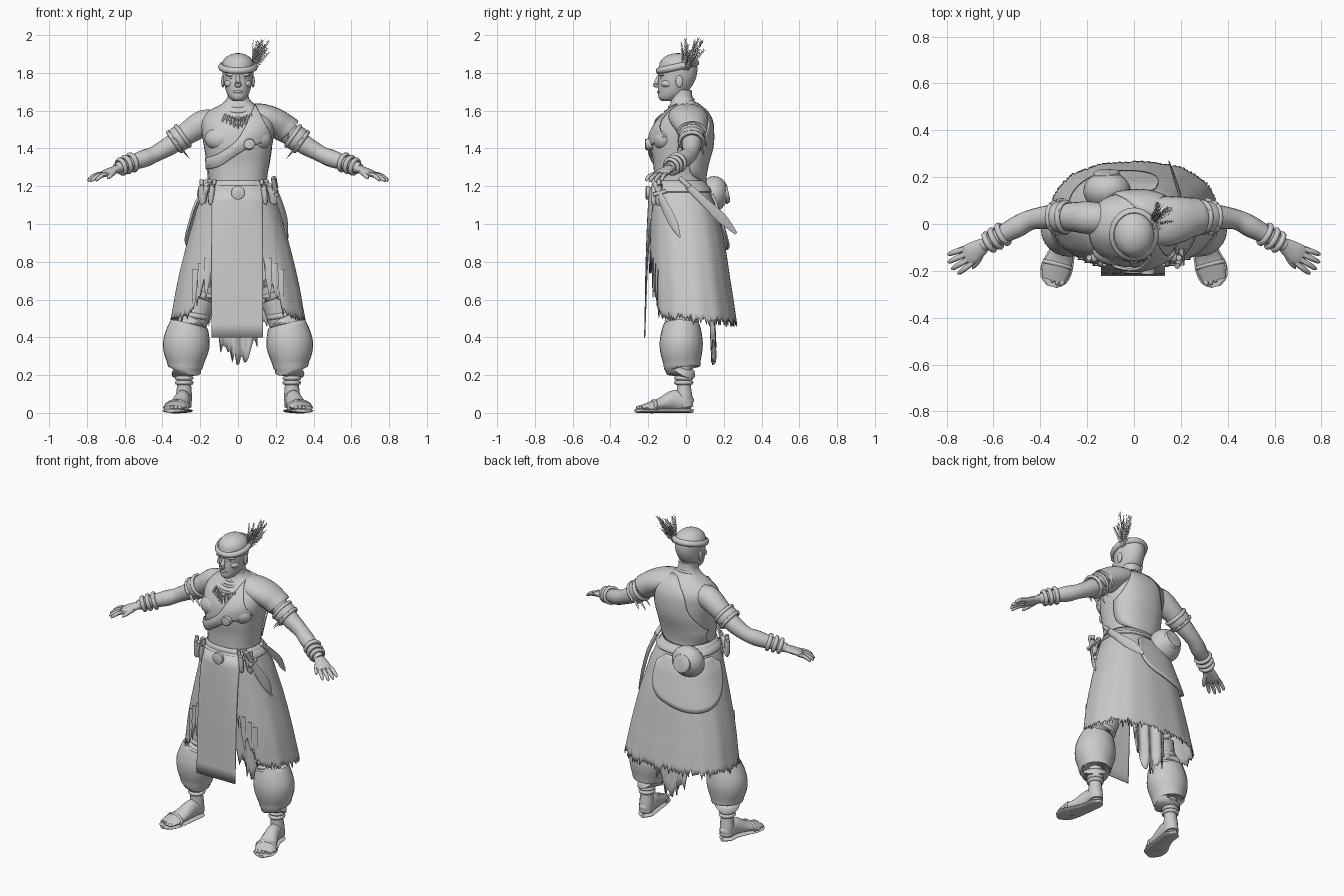
import bpy, bmesh, math, random
from mathutils import Vector, Matrix
random.seed(4)
GREY = bpy.data.materials.new("neutral_grey")
GREY.diffuse_color = (0.6, 0.6, 0.6, 1)


def finish(name, bm, mirror=False, thick=0, angle=45):
    bmesh.ops.recalc_face_normals(bm, faces=bm.faces)
    me = bpy.data.meshes.new(name)
    bm.to_mesh(me)
    bm.free()
    me.shade_smooth()
    me.set_sharp_from_angle(angle=math.radians(angle))
    me.materials.append(GREY)
    ob = bpy.data.objects.new(name, me)
    bpy.context.collection.objects.link(ob)
    if thick:
        ob.modifiers.new("thickness", 'SOLIDIFY').thickness = thick
    if mirror:
        ob.modifiers.new("mirror", 'MIRROR').use_mirror_merge = False
    return ob


def grid(name, f, nu, nv, wu=False, wv=False, caps=False, **kw):
    """Quad grid of f(u, v), u and v in 0..1, optionally wrapped."""
    bm = bmesh.new()
    P = [[bm.verts.new(f(i / (nu if wu else nu - 1), j / (nv if wv else nv - 1)))
          for j in range(nv)] for i in range(nu)]
    for i in range(nu if wu else nu - 1):
        for j in range(nv if wv else nv - 1):
            k, l = (i + 1) % nu, (j + 1) % nv
            bm.faces.new((P[i][j], P[k][j], P[k][l], P[i][l]))
    if caps:
        bm.faces.new(P[0])
        bm.faces.new(P[-1])
    return finish(name, bm, **kw)


def spline(pts, t):
    """Catmull-Rom point on a list of tuples, t in 0..1."""
    s = min(t, 0.99999) * (len(pts) - 1)
    i = int(s)
    s -= i
    q = [pts[max(0, min(len(pts) - 1, k))] for k in (i - 1, i, i + 1, i + 2)]
    return [0.5 * (2 * b + (c - a) * s + (2 * a - 5 * b + 4 * c - d) * s * s
                   + (3 * b - a - 3 * c + d) * s ** 3) for a, b, c, d in zip(*q)]


def tube(name, pts, n=14, sub=4, **kw):
    """Tapered tube through (x, y, z, half width, half height)."""
    pts = [p if len(p) == 5 else p + (p[3],) for p in pts]

    def f(u, v):
        p = spline(pts, u)
        t = (Vector(spline(pts, min(1, u + .02))[:3]) - Vector(spline(pts, max(0, u - .02))[:3])).normalized()
        s = t.cross(Vector((0, 0, 1)) if abs(t.z) < .95 else Vector((0, 1, 0))).normalized()
        w = v * math.tau
        return Vector(p[:3]) + s * p[3] * math.cos(w) + s.cross(t) * p[4] * math.sin(w)
    return grid(name, f, (len(pts) - 1) * sub + 1, n, wv=True, caps=True, **kw)


def ball(name, c, r, rot=0, **kw):
    bm = bmesh.new()
    bmesh.ops.create_uvsphere(bm, u_segments=20, v_segments=12, radius=1, matrix=Matrix.Translation(c)
                              @ Matrix.Rotation(rot, 4, 'X') @ Matrix.Diagonal((*r, 1)))
    return finish(name, bm, **kw)


def ring(name, c, axis, ra, rb, r, **kw):
    M = Vector(axis).to_track_quat('Z', 'Y').to_matrix()

    def f(u, v):
        a, b = u * math.tau, v * math.tau
        k = r * math.cos(b)
        return Vector(c) + M @ Vector(((ra + k) * math.cos(a), (rb + k) * math.sin(a), r * math.sin(b)))
    return grid(name, f, 28, 8, True, True, **kw)


# Horizontal section tables: z, half width, front y, back y
TORSO = [(1.12, .185, -.17, .14), (1.22, .155, -.17, .10), (1.31, .165, -.172, .105), (1.41, .18, -.185, .13),
         (1.49, .192, -.176, .135), (1.55, .19, -.145, .13), (1.6, .155, -.105, .105), (1.63, .095, -.085, .07),
         (1.66, .06, -.08, .038), (1.71, .056, -.085, .03)]
SKIRT = [(.44, .365, -.19, .272), (.55, .345, -.192, .258), (.7, .318, -.195, .235), (.9, .27, -.192, .205),
         (1.08, .22, -.188, .165), (1.17, .186, -.183, .13), (1.23, .16, -.174, .105)]
HEAD = [(1.652, .025, -.13, -.06), (1.665, .043, -.145, -.03), (1.69, .058, -.147, .0), (1.73, .071, -.148, .032),
        (1.77, .079, -.146, .052), (1.81, .083, -.148, .06), (1.85, .082, -.138, .056), (1.88, .066, -.11, .035),
        (1.895, .042, -.083, .008), (1.903, .01, -.05, -.03)]


def section(tab, z):
    z = max(tab[0][0], min(tab[-1][0], z))
    i = max(k for k in range(len(tab) - 1) if tab[k][0] <= z)
    t = (z - tab[i][0]) / (tab[i + 1][0] - tab[i][0])
    return spline(tab, (i + t) / (len(tab) - 1))[1:]


def on(tab, a, z, off=0, p=.85):
    rx, yf, yb = section(tab, z)
    c, s = math.cos(a), math.sin(a)
    return Vector(((rx + off) * math.copysign(abs(c) ** p, c),
                   (yf + yb) / 2 + ((yb - yf) / 2 + off) * math.copysign(abs(s) ** p, s), z))


def drape(tab, x, z, off, front=True):
    rx, yf, yb = section(tab, z)
    c = min(1, abs(x / (rx + off))) ** (1 / .85)
    return Vector((x, (yf + yb) / 2 + (-1 if front else 1) * ((yb - yf) / 2 + off) * (1 - c * c) ** .425, z))


def body(name, tab, nu, p=.85):
    return grid(name, lambda u, v: on(tab, v * math.tau, tab[0][0] + u * (tab[-1][0] - tab[0][0]), 0, p),
                nu, 40, wv=True, caps=True)


def patch(name, tab, low, high, off, front):
    def f(u, v):
        a, b = spline(low, u), spline(high, u)
        return drape(tab, a[0] + (b[0] - a[0]) * v, a[1] + (b[1] - a[1]) * v, off + .008 * math.sin(v * math.pi), front)
    return grid(name, f, 30, 14, thick=.01)


def band(name, tab, z, h, off, r=.012):
    return grid(name, lambda u, v: on(tab, u * math.tau, z + h * math.sin(v * math.tau),
                                      off + r * math.cos(v * math.tau)), 56, 8, True, True)


# Torso, neck and head
body("torso", TORSO, 34)
body("head", HEAD, 26, 1)
ball("chest_muscle", (.085, -.118, 1.45), (.092, .06, .065), mirror=True)
tube("nose", [(0, -.143, 1.785, .009), (0, -.155, 1.755, .012), (0, -.163, 1.737, .018, .013), (0, -.146, 1.728, .012, .006)])
ball("brow", (.032, -.127, 1.79), (.034, .016, .009), mirror=True)
ball("eye", (.031, -.128, 1.771), (.013, .01, .006), mirror=True)
ball("lips", (0, -.141, 1.7), (.026, .012, .008))
ball("ear", (.08, -.035, 1.755), (.009, .02, .032), mirror=True)
ball("cheek", (.043, -.098, 1.743), (.03, .035, .022), mirror=True)

# Cap and headband
ball("cap", (0, -.042, 1.835), (.087, .101, .07))
ring("headband", (0, -.045, 1.832), (0, -.22, 1), .088, .1, .018)

# Feather plume: spines with flat barbs
bm = bmesh.new()
for k in range(24):
    base = Vector((.078, random.uniform(-.015, .015), 1.815))
    tip = Vector((random.uniform(.07, .17), random.uniform(-.03, .1), random.uniform(1.91, 1.99)))
    d = tip - base
    side = d.cross(Vector((math.cos(k), math.sin(k), .2))).normalized()
    for j in range(8):
        c = base + d * (.15 + .1 * j)
        for s in (-1, 1):
            q = (c, c + d * .09, c + d * .17 + side * s * (.017 - .0012 * j))
            bm.faces.new([bm.verts.new(x) for x in q])
    bm.faces.new([bm.verts.new(x) for x in (base + side * .004, base - side * .004, tip)])
finish("feather_plume", bm)

# Arms, bands and bracelets
tube("arm", [(.11, .02, 1.54, .06), (.18, .025, 1.535, .07), (.25, .03, 1.493, .064), (.3, .03, 1.457, .056),
             (.36, .03, 1.415, .051), (.44, .018, 1.37, .043), (.5, -.012, 1.345, .046), (.58, -.055, 1.318, .036),
             (.645, -.092, 1.293, .028)], 18, mirror=True)
for x, z, r in [(.292, 1.466, .062), (.335, 1.436, .06)]:
    ring("arm_band_edge", (x, .03, z), (.8, 0, -.56), r, r, .012, mirror=True)
tube("arm_band", [(.285, .03, 1.471, .065), (.31, .03, 1.453, .068), (.342, .03, 1.431, .063)], 20, mirror=True)
for k in range(9):
    a = k * math.tau / 9
    o = Vector((.56 * math.sin(a), math.cos(a), .8 * math.sin(a))) * .066
    c = Vector((.33, .03, 1.441)) + o
    tube("band_fringe", [(*c, .01, .004), (*(c + o * .12 - Vector((.018, 0, .018))), .007, .003),
                         (*(c + o * .22 - Vector((.03, 0, .034))), .001, .001)], 6, 1, mirror=True)
for x, y, z, r in [(.56, -.044, 1.326, .043), (.59, -.062, 1.315, .041), (.617, -.077, 1.304, .038)]:
    ring("bracelet", (x, y, z), (.82, -.48, -.3), r, r, .0125, mirror=True)

# Hands
tube("palm", [(.63, -.083, 1.297, .027, .022), (.66, -.103, 1.285, .038, .02), (.695, -.127, 1.271, .046, .018),
              (.718, -.14, 1.262, .042, .013)], mirror=True)
S = Vector((.5, .87, 0))
for k, L in enumerate((.078, .092, .09, .075)):
    o = S * (k - 1.5) * .023
    d = (Vector((.82, -.46, -.22)) + S * (k - 1.5) * .1).normalized() * L
    p = Vector((.708, -.135, 1.265)) + o
    tube("finger", [(*p, .0125), (*(p + d * .5), .012), (*(p + d * .9 - Vector((0, 0, .012))), .0095),
                    (*(p + d - Vector((0, 0, .02))), .003)], 8, 2, mirror=True)
tube("thumb", [(.652, -.115, 1.283, .018), (.664, -.15, 1.268, .014), (.682, -.178, 1.25, .011), (.69, -.19, 1.24, .003)],
     8, 3, mirror=True)

# Shawl over one shoulder, front and back, with a medallion
patch("front_sash", TORSO, [(-.172, 1.29), (-.1, 1.305), (0, 1.37), (.07, 1.41), (.13, 1.43), (.182, 1.46)],
      [(-.174, 1.35), (-.1, 1.375), (-.01, 1.44), (.04, 1.52), (.075, 1.6), (.09, 1.637)], .012, True)
patch("back_shawl", TORSO, [(-.16, 1.24), (-.08, 1.22), (.02, 1.215), (.1, 1.23), (.155, 1.27), (.18, 1.4)],
      [(-.17, 1.32), (-.14, 1.38), (-.1, 1.46), (-.07, 1.56), (.02, 1.64), (.1, 1.63)], .008, False)
tube("shoulder_drape", [(.07, .0, 1.58, .09, .06), (.13, .01, 1.568, .105, .068), (.19, .02, 1.545, .1, .072),
                        (.24, .028, 1.515, .086, .072), (.272, .03, 1.492, .078, .07), (.262, .03, 1.495, .05, .05)], 20)
tube("medallion", [(.06, -.18, 1.425, .03), (.06, -.212, 1.42, .03), (.06, -.217, 1.42, .022)], 16, 1)

# Necklaces and hanging teeth
for z, y, ra, rb, r in [(1.64, -.025, .066, .064, .009), (1.618, -.033, .08, .078, .009), (1.595, -.042, .093, .095, .008)]:
    ring("necklace", (0, y, z), (0, -.33, 1), ra, rb, r)
for k in range(-4, 5):
    x, z = k * .018, 1.555 + abs(k) * .007
    y = drape(TORSO, x, z, .014).y
    tube("tooth", [(x * .9, y, z, .006), (x * 1.05, y - .01, z - .025, .008),
                   (x * 1.15, y - .016, z - .07 + abs(k) * .006, .001)], 6, 2)

# Skirt with a torn hem, open higher behind the front panel
N = 200
hem = [.5 + random.uniform(-.02, .015) + (.014 if i % 2 else -.014) for i in range(N)]


def skirt(u, v):
    a = u * math.tau
    side = abs(math.cos(a)) ** .85 * .345
    h = hem[round(u * N) % N] - .015 * max(0, math.sin(a)) + .025 * max(0, -math.sin(a))
    if math.sin(a) < 0 and side < .25:
        h += min(.24, (.25 - side) * 2.4) + (h - .5) * 1.5
    p = on(SKIRT, a, 1.23 + (h - 1.23) * v)
    return p + Vector((p.x, p.y, 0)) * .006 * v * math.sin(a * 14)


grid("skirt", skirt, N, 22, wu=True, thick=.006)


def cloth(name, x0, x1, top, yf, low, n=25):
    L = [low(i / (n - 1)) for i in range(n)]

    def f(u, v):
        x, z = x0 + (x1 - x0) * u, top + (L[round(u * (n - 1))] - top) * v
        return Vector((x, yf(x, z, v), z))
    grid(name, f, n, 12, thick=.006)


cloth("front_panel", -.14, .133, 1.19, lambda x, z, v: (1 - v) * drape(SKIRT, x, z, .012).y - v * .222,
      lambda u: .4)
tatter = lambda u: .25 + .12 * abs(2 * u - 1.1) + random.uniform(-.05, .05)
cloth("rear_loincloth", -.115, .1, 1.0, lambda x, z, v: .12 + .03 * v + .012 * math.sin(x * 70), tatter, 21)
for s in (-1, 1):
    for k, x in enumerate((.155, .19, .22)):
        z = .74 - .03 * k
        tube("torn_strip", [(*(drape(SKIRT, s * (x + i * .008), z - dz, .002)), w, .003)
                            for i, (dz, w) in enumerate([(-.08, .022), (.03, .016), (.13 - .03 * (k % 2), .002)])], 6, 2)

# Belt with buckle, pouches and vials
band("belt", SKIRT, 1.185, .018, .002, .008)
tube("buckle", [(0, -.19, 1.165, .036), (0, -.21, 1.165, .036), (0, -.214, 1.165, .027)], 20, 1)
for x, z, r, t in [(.135, 1.16, .015, .01), (.168, 1.16, .02, .02), (.192, 1.16, .017, .0)]:
    y = drape(SKIRT, min(x, .165), z, .012).y - .006
    tube("belt_vial", [(x - t, y, z + .075, r * .7), (x - t * .8, y, z + .05, r * .75), (x, y, z + .04, r),
                       (x + t, y, z - .045, r * .9), (x + t, y, z - .055, r * .4)], 10, 2, mirror=True)

# Hip knife and long blade
tube("knife_grip", [(.185, -.18, 1.245, .012, .014), (.2, -.145, 1.17, .012, .012)], 10, 1)
tube("knife_guard", [(.203, -.175, 1.155, .012), (.203, -.105, 1.175, .012)], 8, 1)
tube("knife_blade", [(.205, -.143, 1.16, .006, .018), (.232, -.105, 1.08, .006, .026), (.255, -.065, 1.0, .005, .024),
                     (.265, -.03, .925, .002, .002)], 8)
tube("sword_grip", [(.19, -.035, 1.245, .013), (.2, .02, 1.195, .014)], 10, 1)
tube("sword_blade", [(.2, .01, 1.2, .007, .018), (.2, .1, 1.115, .007, .022), (.175, .19, 1.03, .006, .027),
                     (.15, .265, .95, .003, .008)], 8)

# Round gourd and curved flap on the back
ball("gourd", (-.115, .14, 1.155), (.102, .082, .1), -.3)
tube("gourd_cap", [(-.118, .2, 1.165, .062), (-.12, .22, 1.17, .055), (-.12, .224, 1.171, .04)], 20, 1)


def flap(u, v):
    w = (u - .5) * math.pi
    return on(SKIRT, 2.18 + .98 * math.sin(w) * (.8 + .2 * v), 1.16 - .3 * v * (.12 + .88 * math.cos(w) ** .6),
              .01 + .014 * v)


grid("back_flap", flap, 37, 12, thick=.012)

# Legs, puffed trousers and ankle rings
tube("thigh", [(.1, 0, 1.0, .1), (.16, 0, .75, .1), (.205, -.015, .6, .085), (.24, -.02, .47, .075)], 18, mirror=True)
ring("knee_roll", (.232, -.02, .515), (.15, 0, -1), .068, .068, .018, mirror=True)
tube("puffed_trouser", [(.24, -.02, .52, .068, .065), (.258, -.022, .47, .1, .095), (.271, -.025, .39, .122, .113),
                        (.276, -.025, .33, .12, .112), (.278, -.022, .27, .1, .1), (.28, -.02, .233, .084, .09),
                        (.284, -.015, .245, .045, .045)], 24, mirror=True)
tube("ankle", [(.284, -.012, .25, .042), (.285, -.012, .16, .037), (.286, -.008, .09, .042), (.287, 0, .03, .04)], mirror=True)
for z in (.208, .184, .16):
    ring("ankle_ring", (.285, -.012, z), (0, 0, 1), .038, .04, .0115, mirror=True)

# Feet and sandals
FOOT = [(.284, .034, .045, .018, .025), (.286, .005, .055, .04, .045), (.293, -.06, .065, .042, .056),
        (.31, -.13, .047, .052, .036), (.33, -.19, .034, .062, .024), (.343, -.24, .025, .05, .014)]
tube("foot", FOOT, 16, mirror=True)
tube("sole", [(.282, .038, .011, .012, .01)] + [(x, y, .011, a + .006, .011) for x, y, z, a, b in FOOT[1:]]
     + [(.35, -.268, .011, .02, .01)], 16, mirror=True)
for k in range(5):
    ball("toe", (.308 + k * .02, -.246 + .004 * k * k, .028), (.012 - .001 * k, .02, .011), mirror=True)
ring("sandal_strap", (.325, -.175, .034), (.25, -1, .15), .059, .03, .009, mirror=True)
